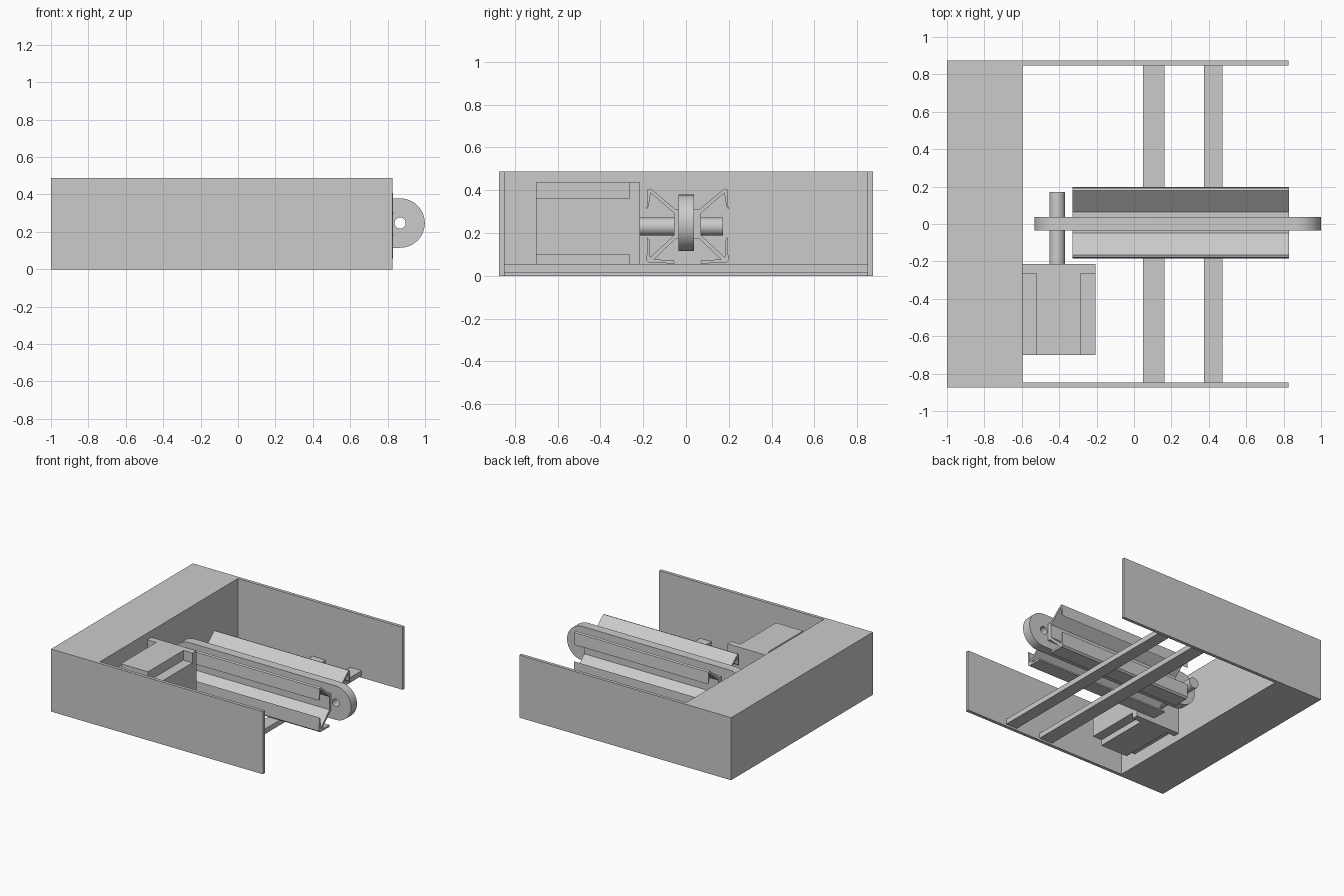
import bpy, bmesh, math

if "Cube" in bpy.data.objects:
    bpy.data.objects.remove(bpy.data.objects["Cube"])


def finish(name, bm, smooth=False):
    bmesh.ops.recalc_face_normals(bm, faces=bm.faces)
    me = bpy.data.meshes.new(name)
    bm.to_mesh(me)
    bm.free()
    ob = bpy.data.objects.new(name, me)
    bpy.context.collection.objects.link(ob)
    if smooth:
        bpy.ops.object.select_all(action='DESELECT')
        ob.select_set(True)
        bpy.context.view_layer.objects.active = ob
        bpy.ops.object.shade_smooth_by_angle(angle=math.radians(30))
    return ob


def prism(name, pts, a, b, axis, smooth=False):
    """Extrude a profile: axis 'x' takes (y, z) points, axis 'y' takes (x, z)."""
    bm = bmesh.new()
    put = (lambda p, t: (t, p[0], p[1])) if axis == 'x' else (lambda p, t: (p[0], t, p[1]))
    lo = [bm.verts.new(put(p, a)) for p in pts]
    hi = [bm.verts.new(put(p, b)) for p in pts]
    bm.faces.new(lo)
    bm.faces.new(hi)
    n = len(pts)
    for i in range(n):
        j = (i + 1) % n
        bm.faces.new((lo[i], lo[j], hi[j], hi[i]))
    return finish(name, bm, smooth)


def box(name, x, y, z):
    return prism(name, [(x[0], z[0]), (x[1], z[0]), (x[1], z[1]), (x[0], z[1])], y[0], y[1], 'y')


def arc(cx, cz, r, start, end, n):
    return [(cx + r * math.cos(math.radians(start + (end - start) * i / n)),
             cz + r * math.sin(math.radians(start + (end - start) * i / n))) for i in range(n + 1)]


# Frame: solid rear block, two side panels, two cross bars
box("rear_block", (-1, -0.595), (-0.873, 0.873), (0, 0.487))
for side, s in (("left", -1), ("right", 1)):
    box(side + "_panel", (-0.595, 0.825), sorted((s * 0.848, s * 0.873)), (0, 0.487))
box("rear_cross_bar", (0.048, 0.162), (-0.85, 0.85), (0.015, 0.055))
box("front_cross_bar", (0.375, 0.472), (-0.85, 0.85), (0.015, 0.055))

# Motor: cross-section body with a square mounting plate
X0, X1, X2, X3 = -0.595, -0.52, -0.285, -0.207
Z0, Z1, Z2, Z3 = 0.055, 0.10, 0.36, 0.435
prism("motor_body", [(X1, Z0), (X2, Z0), (X2, Z1), (X3, Z1), (X3, Z2), (X2, Z2),
                     (X2, Z3), (X1, Z3), (X1, Z2), (X0, Z2), (X0, Z1), (X1, Z1)],
      -0.70, -0.265, 'y')
box("motor_plate", (X0, X3), (-0.265, -0.215), (Z0, Z3))
prism("motor_shaft", arc(-0.411, 0.23, 0.042, 0, 345, 23), -0.216, 0.172, 'y', True)

# Drive bar: rounded ends with an axle hole near the front
bar = prism("drive_bar", arc(0.867, 0.247, 0.132, -90, 90, 24) + arc(-0.40, 0.247, 0.132, 90, 270, 24),
            -0.035, 0.037, 'y', True)
cutter = prism("axle_cutter", arc(0.867, 0.247, 0.03, 0, 345, 23), -0.1, 0.1, 'y')
cutter.hide_render = True
cutter.hide_viewport = True
cut = bar.modifiers.new("axle_hole", 'BOOLEAN')
cut.operation = 'DIFFERENCE'
cut.object = cutter

# Slotted rail: core plus four diagonal arms with lips
RX = (-0.33, 0.828)
box("rail_core", RX, (-0.055, 0.07), (0.175, 0.31))
for side, s in (("left", -1), ("right", 1)):
    def prof(pts):
        return [(0.007 + s * y, z) for y, z in pts]
    # upper arm folds down into a vertical lip
    prism("upper_arm_" + side, prof([(0.05, 0.305), (0.172, 0.408), (0.186, 0.402), (0.191, 0.31),
                                     (0.181, 0.325), (0.172, 0.387), (0.062, 0.292)]), *RX, 'x')
    # lower arm ends in vertical and horizontal lips
    prism("lower_arm_" + side, prof([(0.05, 0.178), (0.157, 0.076), (0.064, 0.073), (0.060, 0.058),
                                     (0.178, 0.060), (0.191, 0.072), (0.188, 0.178), (0.174, 0.165),
                                     (0.174, 0.087), (0.062, 0.19)]), *RX, 'x')
